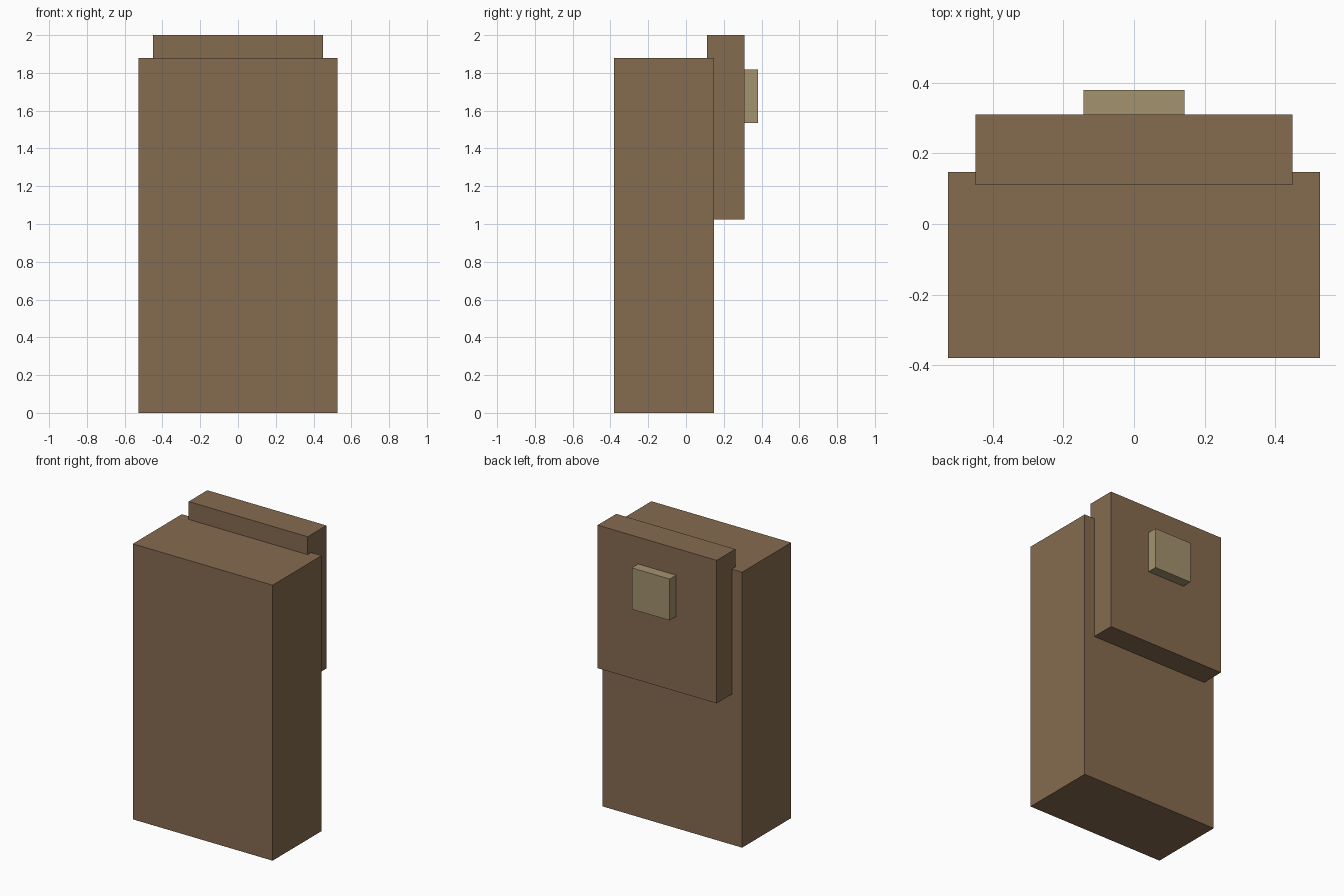
import bpy
from mathutils import Vector

if "Cube" in bpy.data.objects:
    bpy.data.objects.remove(bpy.data.objects["Cube"])


def material(name, rgb):
    mat = bpy.data.materials.new(name)
    mat.use_nodes = True
    color = (*rgb, 1.0)
    mat.diffuse_color = color
    mat.node_tree.nodes["Principled BSDF"].inputs["Base Color"].default_value = color
    return mat


def box(name, low, high, mat):
    low, high = Vector(low), Vector(high)
    bpy.ops.mesh.primitive_cube_add(size=1, location=(low + high) / 2)
    obj = bpy.context.object
    obj.name = name
    obj.scale = high - low
    bpy.ops.object.transform_apply(location=False, rotation=False, scale=True)
    obj.data.materials.append(mat)
    return obj


brown = material("leather brown", (0.235, 0.147, 0.080))
tan = material("dull tan", (0.366, 0.292, 0.156))

# Tall main body
box("body", (-0.527, -0.38, 0), (0.527, 0.148, 1.878), brown)
# Flap overlapping the upper back of the body
box("back_flap", (-0.449, 0.11, 1.025), (0.449, 0.311, 2), brown)
# Clasp standing out from the flap
box("clasp", (-0.143, 0.305, 1.535), (0.143, 0.38, 1.817), tan)
